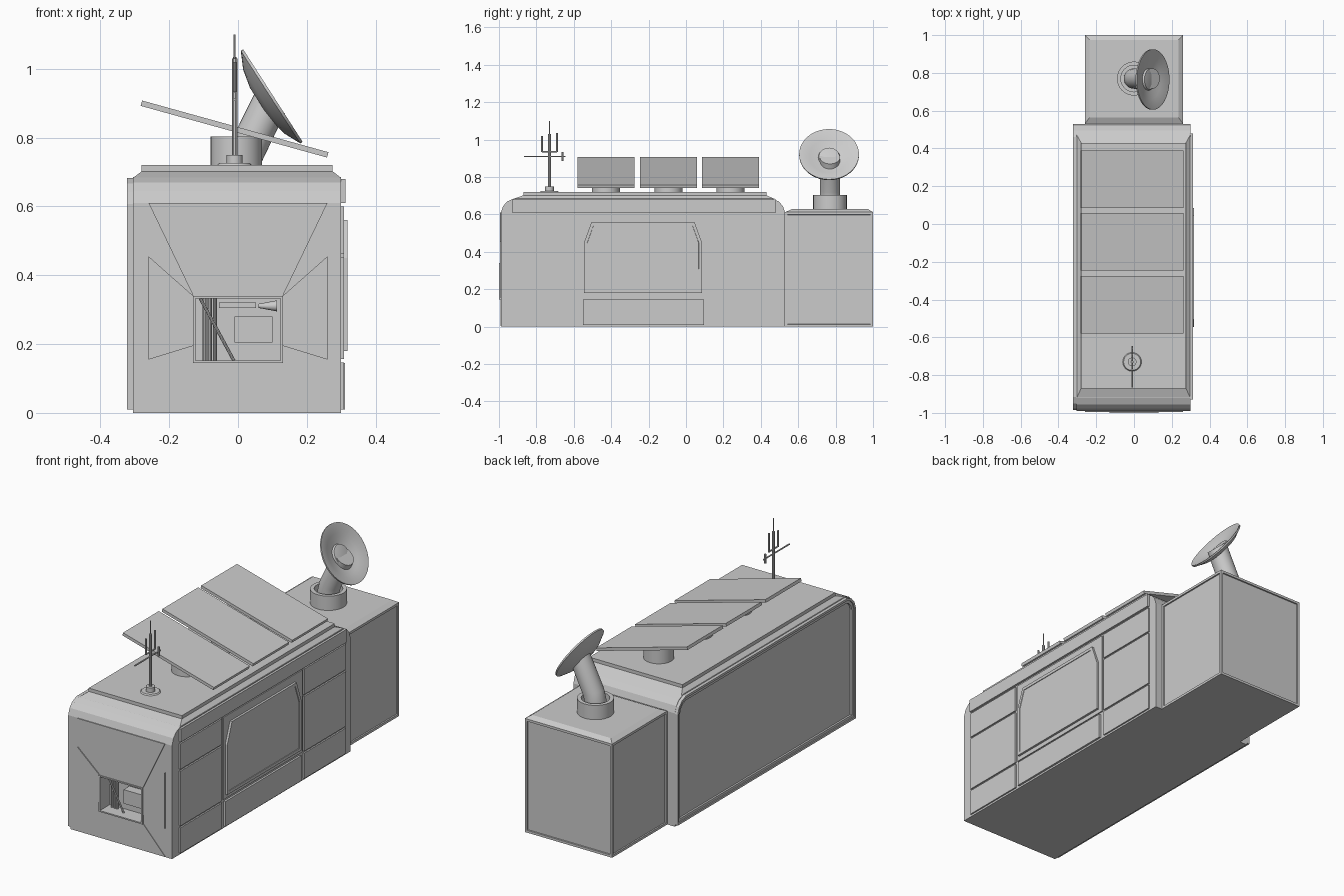
import bpy, bmesh, math
from mathutils import Vector

if "Cube" in bpy.data.objects:
    bpy.data.objects.remove(bpy.data.objects["Cube"])


def finish(name, bm, smooth=False):
    bmesh.ops.recalc_face_normals(bm, faces=bm.faces[:])
    me = bpy.data.meshes.new(name)
    bm.to_mesh(me)
    bm.free()
    ob = bpy.data.objects.new(name, me)
    bpy.context.collection.objects.link(ob)
    if smooth:
        bpy.ops.object.select_all(action='DESELECT')
        ob.select_set(True)
        bpy.context.view_layer.objects.active = ob
        bpy.ops.object.shade_smooth_by_angle(angle=math.radians(30))
    return ob


def prism(name, axis, pts, a, b, insets=(), dirs=()):
    """Extrude a 2D outline along an axis; inset the faces pointing along dirs."""
    place = {'x': lambda p, d: (d, p[0], p[1]),
             'y': lambda p, d: (p[0], d, p[1]),
             'z': lambda p, d: (p[0], p[1], d)}[axis]
    bm = bmesh.new()
    lo = [bm.verts.new(place(p, a)) for p in pts]
    hi = [bm.verts.new(place(p, b)) for p in pts]
    bm.faces.new(lo)
    bm.faces.new(hi)
    for i in range(len(pts)):
        j = (i + 1) % len(pts)
        bm.faces.new((lo[i], lo[j], hi[j], hi[i]))
    bmesh.ops.recalc_face_normals(bm, faces=bm.faces[:])
    for d in dirs:
        bm.normal_update()
        face = max((f for f in bm.faces if f.normal.dot(Vector(d)) > 0.99),
                   key=lambda f: f.calc_area())
        for width, depth in insets:
            # inset to a border, then sink the inner face
            bmesh.ops.inset_region(bm, faces=[face], thickness=width, use_even_offset=True)
            bmesh.ops.inset_region(bm, faces=[face], thickness=0.001, depth=-depth)
    return finish(name, bm)


def rect(a0, b0, a1, b1):
    return [(a0, b0), (a1, b0), (a1, b1), (a0, b1)]


def frustum(name, r0, r1, z0, z1):
    bm = bmesh.new()
    lo = [bm.verts.new((*p, z0)) for p in rect(*r0)]
    hi = [bm.verts.new((*p, z1)) for p in rect(*r1)]
    bm.faces.new(lo)
    bm.faces.new(hi)
    for i in range(4):
        j = (i + 1) % 4
        bm.faces.new((lo[i], lo[j], hi[j], hi[i]))
    return finish(name, bm)


def lathe(name, profile, origin, direction=(0, 0, 1), n=32):
    """Spin (radius, height) points round an axis."""
    q = Vector(direction).to_track_quat('Z', 'Y')
    bm = bmesh.new()
    rings = [[bm.verts.new(Vector(origin) + q @ Vector((r * math.cos(t), r * math.sin(t), h)))
              for t in (2 * math.pi * k / n for k in range(n))] for r, h in profile]
    for r0, r1 in zip(rings, rings[1:]):
        for k in range(n):
            m = (k + 1) % n
            bm.faces.new((r0[k], r0[m], r1[m], r1[k]))
    bm.faces.new(rings[0])
    bm.faces.new(rings[-1])
    return finish(name, bm, True)


def rod(name, p, q, r, n=10):
    d = Vector(q) - Vector(p)
    return lathe(name, [(r, 0), (r, d.length)], p, d, n)


# main body: rounded shoulder profile, with window opening cut into the front
def body_outline(y0, y1, z0, dz=0.0):
    sh = [(0, 0.61), (0.012, 0.645), (0.035, 0.67), (0.07, 0.685)]
    return ([(y0, z0)] + [(y0 + a, z + dz) for a, z in sh]
            + [(y1 - a, z + dz) for a, z in reversed(sh)] + [(y1, z0)])


body = prism("main_body", 'x', body_outline(-0.99, 0.53, 0), -0.305, 0.30)
cutter = prism("window_cutter", 'y', rect(-0.125, 0.15, 0.125, 0.335), -1.05, -0.91)
cutter.hide_render = True
mod = body.modifiers.new("window", 'BOOLEAN')
mod.object = cutter
mod.solver = 'EXACT'
bpy.context.view_layer.objects.active = body
bpy.ops.object.modifier_apply(modifier="window")
bpy.data.objects.remove(cutter)

# roof
frustum("roof_slope", (-0.305, -0.925, 0.30, 0.475), (-0.28, -0.87, 0.275, 0.43), 0.683, 0.702)
prism("roof_plate", 'z', rect(-0.28, -0.87, 0.275, 0.43), 0.70, 0.72)

# left side rim with a sunken panel
prism("left_side_panel", 'x', body_outline(-0.985, 0.53, 0.01, -0.003), -0.322, -0.30,
      [(0.012, 0.005), (0.014, 0.009)], [(-1, 0, 0)])

# right side cladding panels
for tag, y0, y1 in (("front", -0.93, -0.575), ("rear", 0.125, 0.48)):
    for k, (z0, z1) in enumerate(((0.01, 0.147), (0.157, 0.452), (0.462, 0.60))):
        prism(f"{tag}_side_panel_{k}", 'x', rect(y0, z0, y1, z1), 0.29, 0.308)
prism("middle_side_panel", 'x', rect(-0.56, 0.157, 0.11, 0.60), 0.29, 0.306)
prism("lower_side_panel", 'x', rect(-0.55, 0.01, 0.095, 0.145), 0.29, 0.311)
prism("upper_side_strip", 'x', rect(-0.93, 0.61, 0.48, 0.68), 0.29, 0.312)
door = [(-0.545, 0.18), (0.085, 0.18), (0.085, 0.45), (0.045, 0.56), (-0.505, 0.56), (-0.545, 0.45)]
prism("side_door", 'x', door, 0.29, 0.318, [(0.016, 0.003)], [(1, 0, 0)])

# front face plates around the window
prism("front_upper_plate", 'y', [(-0.26, 0.61), (0.26, 0.61), (0.13, 0.34), (-0.13, 0.34)], -0.995, -0.98)
prism("front_lower_plate", 'y', [(-0.26, 0.003), (0.26, 0.003), (0.13, 0.145), (-0.13, 0.145)], -0.993, -0.98)
for s, tag in ((-1, "left"), (1, "right")):
    prism(f"front_{tag}_plate", 'y',
          [(s * 0.26, 0.155), (s * 0.13, 0.195), (s * 0.13, 0.34), (s * 0.26, 0.455)], -0.995, -0.98)
    prism(f"window_{tag}_frame", 'y',
          rect(min(s * 0.123, s * 0.131), 0.145, max(s * 0.123, s * 0.131), 0.34), -1.0, -0.97)
for tag, z in (("bottom", 0.145), ("top", 0.333)):
    prism(f"window_{tag}_frame", 'y', rect(-0.125, z, 0.125, z + 0.007), -1.0, -0.97)

# machinery inside the window
for k, x in enumerate((-0.097, -0.082, -0.067)):
    rod(f"window_pipe_{k}", (x, -0.93, 0.15), (x, -0.93, 0.335), 0.006)
rod("window_brace", (-0.11, -0.955, 0.333), (-0.012, -0.955, 0.152), 0.005)
prism("window_bar", 'y', rect(-0.055, 0.305, 0.052, 0.321), -0.95, -0.91)
prism("window_box", 'y', rect(-0.01, 0.205, 0.10, 0.28), -0.96, -0.91)
lathe("window_horn", [(0.006, 0), (0.016, 0.053)], (0.06, -0.94, 0.311), (1, 0, 0), 16)

# rear module with sunken panels on three sides
prism("rear_module", 'z', rect(-0.26, 0.53, 0.26, 1.0), 0, 0.612,
      [(0.013, 0.007)], [(1, 0, 0), (-1, 0, 0), (0, 1, 0)])
frustum("rear_module_lid", (-0.26, 0.53, 0.26, 1.0), (-0.235, 0.565, 0.235, 0.975), 0.612, 0.628)

# tilted solar panels on round mounts
for k, y in enumerate((-0.428, -0.093, 0.238)):
    lathe(f"panel_mount_{k}", [(0.075, 0), (0.075, 0.083)], (-0.005, y, 0.72))
    panel = prism(f"solar_panel_{k}", 'z', rect(-0.281, -0.152, 0.281, 0.152), -0.008, 0.008)
    panel.location = (-0.01, y, 0.825)
    panel.rotation_euler = (0, math.radians(15.5), 0)

# antenna mast with crossbar and forked prongs
ax, ay = -0.01, -0.73
lathe("antenna_base", [(0.05, 0), (0.045, 0.006), (0.023, 0.006), (0.023, 0.03)], (ax, ay, 0.72), n=24)
rod("antenna_mast", (ax, ay, 0.74), (ax, ay, 1.03), 0.008)
rod("antenna_tip", (ax, ay, 1.02), (ax, ay, 1.10), 0.003)
rod("antenna_crossbar", (ax, -0.865, 0.91), (ax, -0.645, 0.91), 0.004)
rod("antenna_fork_bar", (ax, -0.77, 0.935), (ax, -0.69, 0.935), 0.004)
for k, (y, z0, z1) in enumerate(((-0.77, 0.933, 1.02), (-0.69, 0.933, 1.035), (-0.66, 0.885, 0.935))):
    rod(f"antenna_prong_{k}", (ax, y, z0), (ax, y, z1), 0.005)

# dish on a bent arm in a hollow socket
dy = 0.77
lathe("dish_socket", [(0.09, 0), (0.09, 0.08), (0.07, 0.08), (0.07, 0.02)], (0, dy, 0.625))
axis = Vector((0.84, 0, 0.54))
path = [(0, 0.64), (0, 0.69), (0.012, 0.735), (0.095, 0.905)]
tilts = [0, 5, 20, 40]
bm = bmesh.new()
rings = []
for (x, z), t in zip(path, tilts):
    t = math.radians(t)
    rings.append([bm.verts.new((x + 0.054 * math.cos(a) * math.cos(t), dy + 0.054 * math.sin(a),
                                z - 0.054 * math.cos(a) * math.sin(t)))
                  for a in (2 * math.pi * k / 32 for k in range(32))])
for r0, r1 in zip(rings, rings[1:]):
    for k in range(32):
        m = (k + 1) % 32
        bm.faces.new((r0[k], r0[m], r1[m], r1[k]))
bm.faces.new(rings[0])
bm.faces.new(rings[-1])
finish("dish_arm", bm, True)
lathe("dish", [(0.054, -0.04), (0.11, -0.028), (0.16, -0.004), (0.16, 0.004), (0.153, 0.004),
               (0.105, -0.014), (0.058, -0.026), (0.054, -0.016), (0.03, -0.012)],
      (0.098, 0.765, 0.92), axis, 40)
